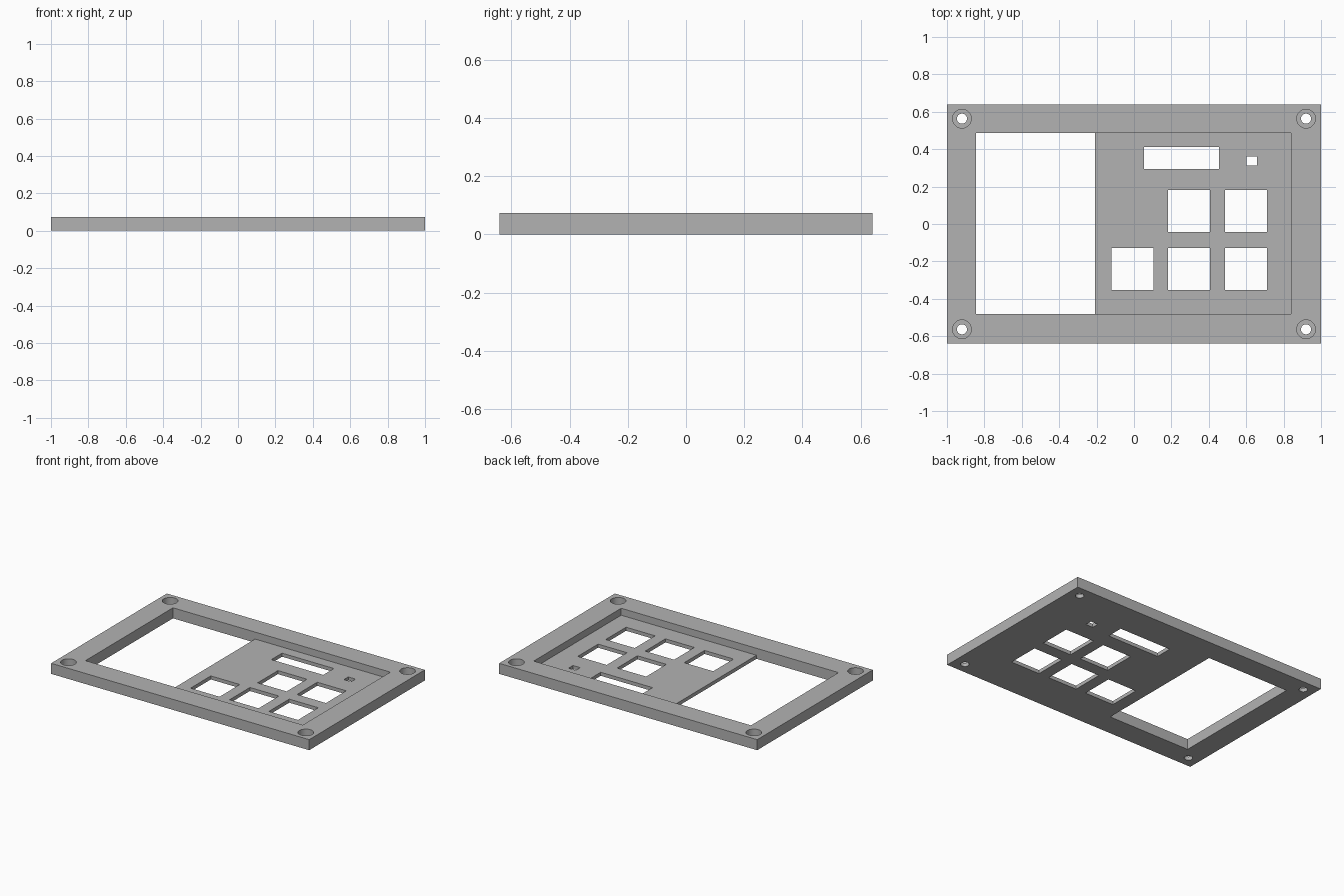
import bpy

cube = bpy.data.objects.get("Cube")
if cube:
    bpy.data.objects.remove(cube, do_unlink=True)

HEIGHT, FLOOR = 0.074, 0.025
BELOW, ABOVE = -0.1, 0.2

grey = bpy.data.materials.new("plain_grey")
grey.use_nodes = True
colour = (0.45, 0.45, 0.45, 1)
grey.diffuse_color = colour
grey.node_tree.nodes["Principled BSDF"].inputs["Base Color"].default_value = colour


def box(name, x0, x1, y0, y1, z0, z1):
    bpy.ops.mesh.primitive_cube_add(size=1, location=((x0 + x1) / 2, (y0 + y1) / 2, (z0 + z1) / 2))
    ob = bpy.context.object
    ob.name = name
    ob.scale = (x1 - x0, y1 - y0, z1 - z0)
    bpy.ops.object.transform_apply(location=True, rotation=False, scale=True)
    ob.data.materials.append(grey)
    return ob


def cylinder(name, x, y, radius, z0, z1):
    bpy.ops.mesh.primitive_cylinder_add(vertices=48, radius=radius, depth=z1 - z0,
                                        location=(x, y, (z0 + z1) / 2))
    ob = bpy.context.object
    ob.name = name
    ob.data.materials.append(grey)
    return ob


panel = box("faceplate", -1, 1, -0.64, 0.64, 0, HEIGHT)

# Recessed pocket and display window
cutters = [
    box("pocket_cutter", -0.845, 0.84, -0.482, 0.487, FLOOR, ABOVE),
    box("window_cutter", -0.845, -0.209, -0.482, 0.487, BELOW, ABOVE),
    box("slot_cutter", 0.053, 0.455, 0.294, 0.412, BELOW, ABOVE),
    box("indicator_cutter", 0.602, 0.658, 0.312, 0.361, BELOW, ABOVE),
]

# Square key openings: three in the lower row, two in the upper row
key = 0.1125
for x, y in [(-0.009, -0.24), (0.294, -0.24), (0.599, -0.24), (0.294, 0.07), (0.599, 0.07)]:
    cutters.append(box("key_cutter", x - key, x + key, y - key, y + key, BELOW, ABOVE))

# Counterbored screw holes in the corners
for x in (-0.92, 0.92):
    for y in (-0.563, 0.563):
        cutters.append(cylinder("screw_head_cutter", x, y, 0.05, FLOOR, ABOVE))
        cutters.append(cylinder("screw_hole_cutter", x, y, 0.027, BELOW, ABOVE))

# Cut every opening, then drop the cutters
bpy.context.view_layer.objects.active = panel
for cutter in cutters:
    cut = panel.modifiers.new("cut", "BOOLEAN")
    cut.operation = "DIFFERENCE"
    cut.solver = "EXACT"
    cut.object = cutter
    bpy.ops.object.modifier_apply(modifier=cut.name)
    bpy.data.objects.remove(cutter, do_unlink=True)

bpy.ops.object.select_all(action="DESELECT")
panel.select_set(True)
bpy.ops.object.shade_smooth_by_angle(angle=0.5)
